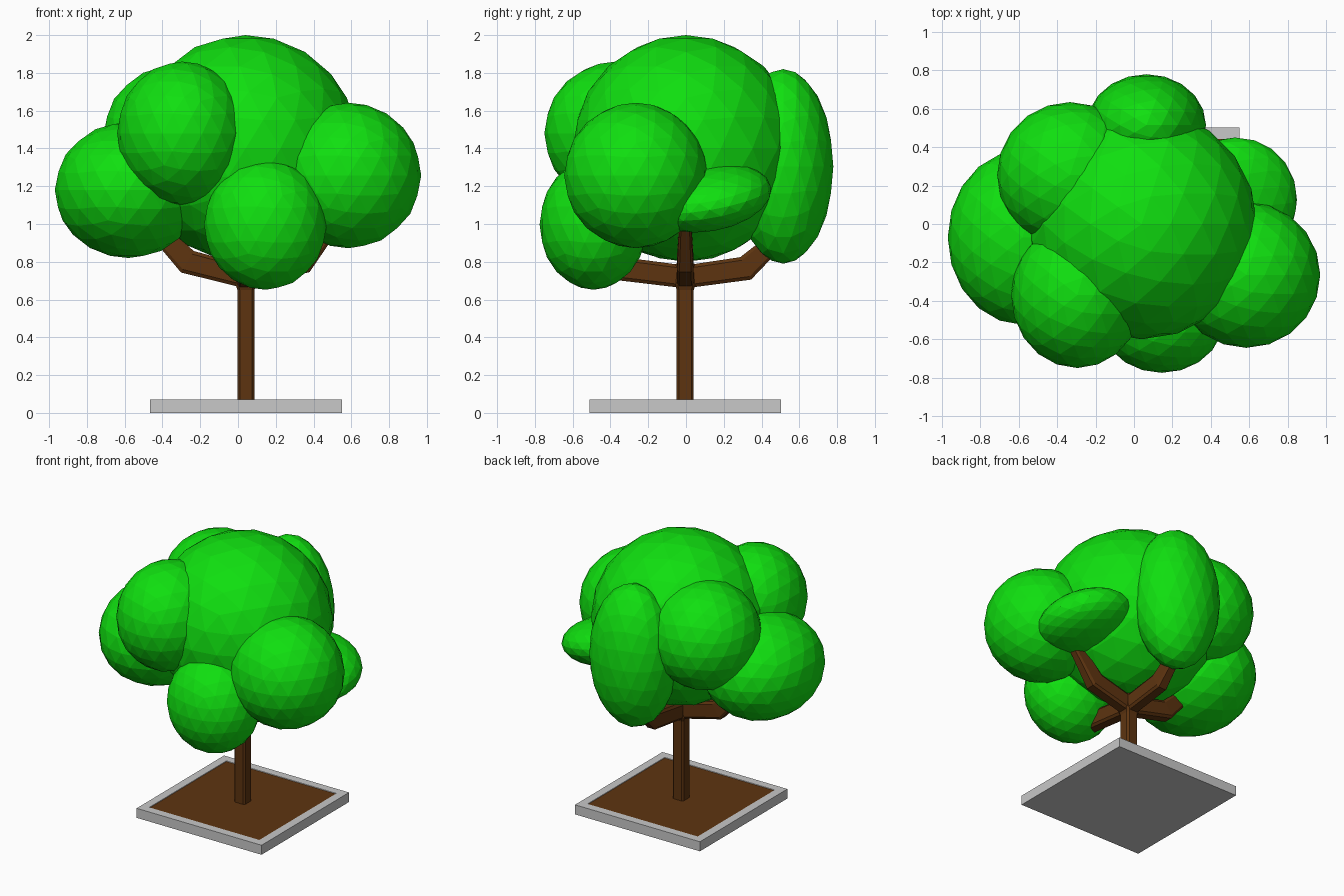
import bpy, bmesh, math
from mathutils import Vector, Matrix

if "Cube" in bpy.data.objects:
    bpy.data.objects.remove(bpy.data.objects["Cube"])


def material(name, rgb):
    m = bpy.data.materials.new(name)
    m.diffuse_color = (*rgb, 1)
    m.use_nodes = True
    m.node_tree.nodes["Principled BSDF"].inputs["Base Color"].default_value = m.diffuse_color
    return m


GREEN = material("leaf green", (0.005, 0.74, 0.005))
BROWN = material("bark brown", (0.11, 0.034, 0.005))
GREY = material("stone grey", (0.58, 0.58, 0.58))

CX, CY = 0.042, -0.004  # trunk axis


def finish(name, bm, *mats):
    bmesh.ops.recalc_face_normals(bm, faces=bm.faces)
    me = bpy.data.meshes.new(name)
    bm.to_mesh(me)
    bm.free()
    for m in mats:
        me.materials.append(m)
    ob = bpy.data.objects.new(name, me)
    bpy.context.collection.objects.link(ob)
    return ob


def foliage(name, centre, radii, axis=(0, 0, 1), tilt=0):
    bm = bmesh.new()
    bmesh.ops.create_icosphere(bm, subdivisions=3, radius=1)
    mat = (Matrix.Translation(centre) @ Matrix.Rotation(math.radians(tilt), 4, Vector(axis))
           @ Matrix.Diagonal((*radii, 1)))
    bmesh.ops.transform(bm, matrix=mat, verts=bm.verts)
    finish(name, bm, GREEN)


def limb(name, path, angle=0):
    """Loft a chamfered box section along (out, up, pitch, half_width, half_height) stations."""
    bm = bmesh.new()
    rings = []
    for out, up, pitch, w, h in path:
        p = math.radians(pitch)
        k = 0.72  # chamfer ratio
        ring = []
        for a, b in ((1, k), (k, 1), (-k, 1), (-1, k), (-1, -k), (-k, -1), (k, -1), (1, -k)):
            ring.append(bm.verts.new((out - b * h * math.sin(p), a * w, up + b * h * math.cos(p))))
        rings.append(ring)
    for r0, r1 in zip(rings, rings[1:]):
        for i in range(8):
            j = (i + 1) % 8
            bm.faces.new((r0[i], r0[j], r1[j], r1[i]))
    bm.faces.new(rings[0])
    bm.faces.new(rings[-1])
    mat = Matrix.Translation((CX, CY, 0)) @ Matrix.Rotation(math.radians(angle), 4, 'Z')
    bmesh.ops.transform(bm, matrix=mat, verts=bm.verts)
    finish(name, bm, BROWN)


# Crown
foliage("crown_main", (0.04, 0, 1.4), (0.6, 0.6, 0.6))
foliage("crown_left", (-0.58, -0.07, 1.18), (0.39, 0.455, 0.36))
foliage("crown_front_left", (-0.295, -0.37, 1.48), (0.345, 0.38, 0.38))
foliage("crown_front_low", (0.145, -0.49, 0.997), (0.325, 0.285, 0.345))
foliage("crown_right", (0.585, -0.265, 1.257), (0.385, 0.38, 0.385))
foliage("crown_back", (0.065, 0.515, 1.305), (0.31, 0.265, 0.515))
foliage("crown_back_left", (-0.333, 0.255, 1.465), (0.38, 0.38, 0.375))
foliage("crown_back_right", (0.52, 0.12, 1.14), (0.335, 0.335, 0.17), (0.643, 0.766, 0), 15)

# Trunk, flaring slightly where the branches begin
limb("trunk", [(0, 0.06, 90, 0.045, 0.045), (0, 0.65, 90, 0.045, 0.045),
               (0, 0.68, 90, 0.055, 0.055), (0, 0.79, 90, 0.05, 0.05)])

# Four branches: reach out, then bend upwards into the crown
for name, angle, r1, z1, r2, z2 in (("branch_right", 0, 0.30, 0.80, 0.47, 1.02),
                                    ("branch_back", 90, 0.32, 0.765, 0.50, 0.93),
                                    ("branch_left", 180, 0.31, 0.80, 0.50, 1.00),
                                    ("branch_front", 270, 0.36, 0.765, 0.50, 0.91)):
    a1 = math.degrees(math.atan2(z1 - 0.715, r1))
    a2 = math.degrees(math.atan2(z2 - z1, r2 - r1))
    limb(name, [(0, 0.72, a1, 0.045, 0.06), (r1, z1, (a1 + a2) / 2, 0.043, 0.066),
                (r2, z2, a2, 0.03, 0.045)], angle)

# Square planter slab with an inset bed of soil
bm = bmesh.new()
bmesh.ops.create_cube(bm, size=1, matrix=Matrix.Translation((CX, CY, 0.035))
                      @ Matrix.Diagonal((1.015, 1.015, 0.07, 1)))
top = max(bm.faces, key=lambda f: f.calc_center_median().z)
bmesh.ops.inset_region(bm, faces=[top], thickness=0.085)
bmesh.ops.inset_region(bm, faces=[top], thickness=0.002, depth=-0.004)
top.material_index = 1
finish("planter", bm, GREY, BROWN)
